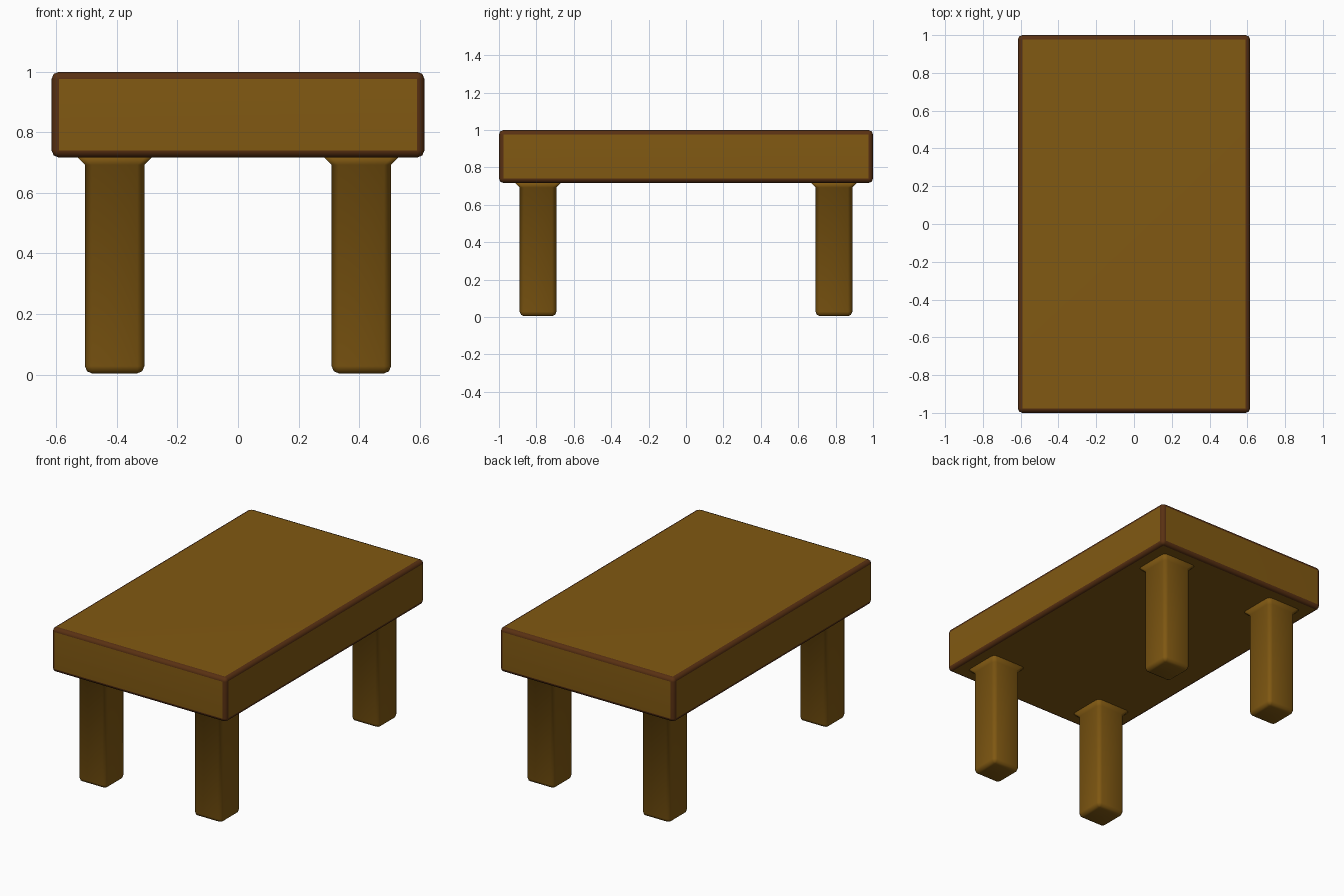
import bpy, bmesh, math

if "Cube" in bpy.data.objects:
    bpy.data.objects.remove(bpy.data.objects["Cube"])


def material(name, color):
    m = bpy.data.materials.new(name)
    m.diffuse_color = (*color, 1)
    m.use_nodes = True
    m.node_tree.nodes["Principled BSDF"].inputs["Base Color"].default_value = m.diffuse_color
    return m


wood = material("wood", (0.22, 0.10, 0.006))
edge_wood = material("dark_edge_wood", (0.10, 0.03, 0.006))


def make_object(name, bm, *mats):
    bmesh.ops.recalc_face_normals(bm, faces=bm.faces)
    mesh = bpy.data.meshes.new(name)
    bm.to_mesh(mesh)
    bm.free()
    for m in mats:
        mesh.materials.append(m)
    mesh.shade_smooth()
    ob = bpy.data.objects.new(name, mesh)
    bpy.context.collection.objects.link(ob)
    return ob


# Table top: thick slab with darker rounded edges
bm = bmesh.new()
bmesh.ops.create_cube(bm, size=1)
for v in bm.verts:
    v.co = (v.co.x * 1.23, v.co.y * 2.0, v.co.z * 0.283 + 0.8575)
top = make_object("table_top", bm, wood, edge_wood)
bev = top.modifiers.new("rounded_edges", "BEVEL")
bev.width = 0.024
bev.segments = 2
bev.material = 1
top.modifiers.new("flat_faces", "WEIGHTED_NORMAL").keep_sharp = True


def ring(bm, cx, cy, half, r, z, seg=2):
    """Rounded square outline."""
    verts = []
    for i, (sx, sy) in enumerate([(1, 1), (-1, 1), (-1, -1), (1, -1)]):
        for k in range(seg + 1):
            a = math.pi / 2 * (i + k / seg)
            verts.append(bm.verts.new((cx + sx * (half - r) + r * math.cos(a),
                                       cy + sy * (half - r) + r * math.sin(a), z)))
    return verts


# Leg profile: half width, corner radius, height; flares out under the top
PROFILE = [(0.074, 0.003, 0.004), (0.091, 0.016, 0.011), (0.098, 0.023, 0.028),
           (0.098, 0.023, 0.692), (0.124, 0.023, 0.718)]

for side, sx in (("left", -1), ("right", 1)):
    for end, sy in (("front", -1), ("back", 1)):
        bm = bmesh.new()
        rings = [ring(bm, sx * 0.407, sy * 0.791, *p) for p in PROFILE]
        for a, b in zip(rings, rings[1:]):
            n = len(a)
            for i in range(n):
                j = (i + 1) % n
                bm.faces.new((a[i], a[j], b[j], b[i]))
        bm.faces.new(rings[0])
        bm.faces.new(rings[-1])
        make_object(f"{end}_{side}_leg", bm, wood)
